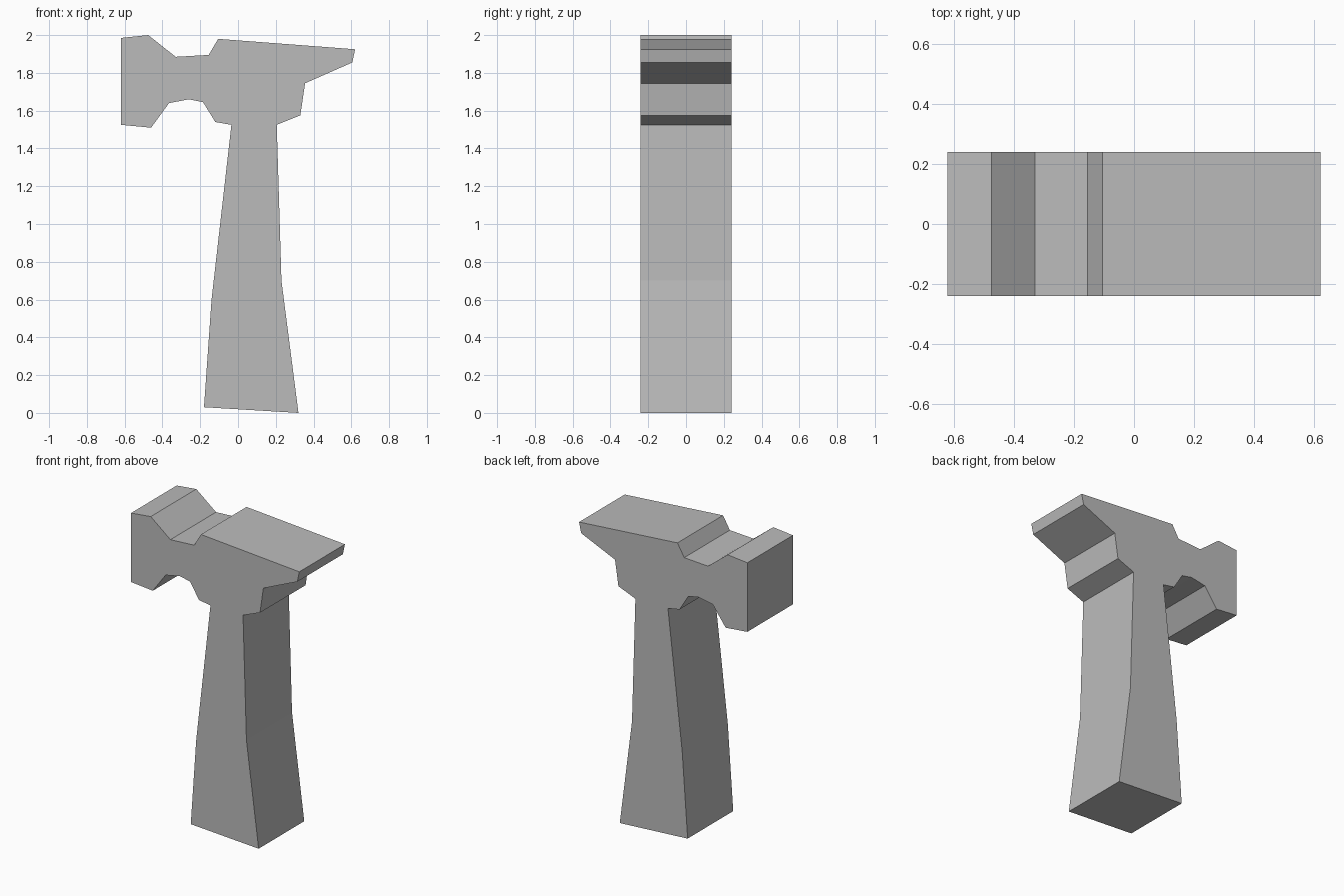
import bpy
import bmesh

DEPTH = 0.48

default_cube = bpy.data.objects.get("Cube")
if default_cube:
    bpy.data.objects.remove(default_cube, do_unlink=True)


def make_material(name, color):
    material = bpy.data.materials.new(name)
    material.use_nodes = True
    material.diffuse_color = color
    material.node_tree.nodes["Principled BSDF"].inputs["Base Color"].default_value = color
    return material


def extrude_profile(name, outline, depth, material):
    """Sweep a closed x-z outline along y, centred on y = 0."""
    mesh = bpy.data.meshes.new(name)
    bm = bmesh.new()
    front = bm.faces.new([bm.verts.new((x, -depth / 2, z)) for x, z in outline])
    swept = bmesh.ops.extrude_face_region(bm, geom=[front], use_keep_orig=True)
    back_verts = [g for g in swept["geom"] if isinstance(g, bmesh.types.BMVert)]
    bmesh.ops.translate(bm, verts=back_verts, vec=(0, depth, 0))
    bmesh.ops.recalc_face_normals(bm, faces=bm.faces[:])
    bm.to_mesh(mesh)
    bm.free()
    mesh.materials.append(material)
    obj = bpy.data.objects.new(name, mesh)
    bpy.context.collection.objects.link(obj)
    return obj


# Striking face, neck and long wedge along the top of the head
head_top = [(-0.62, 1.985), (-0.475, 2), (-0.33, 1.885), (-0.155, 1.895),
            (-0.105, 1.98), (0.62, 1.925)]
# Underside of the wedge, stepping down to the handle
wedge_under = [(0.605, 1.855), (0.355, 1.745), (0.33, 1.575)]
# Waisted handle with a slanted butt
handle = [(0.205, 1.525), (0.23, 0.7), (0.32, 0), (-0.18, 0.03),
          (-0.14, 0.6), (-0.035, 1.525)]
# Arched neck and the lower edge of the striking face
neck_under = [(-0.12, 1.54), (-0.185, 1.645), (-0.26, 1.66), (-0.365, 1.64),
              (-0.46, 1.51), (-0.62, 1.525)]

grey = make_material("plain grey", (0.5, 0.5, 0.5, 1))
extrude_profile("hammer", head_top + wedge_under + handle + neck_under, DEPTH, grey)
